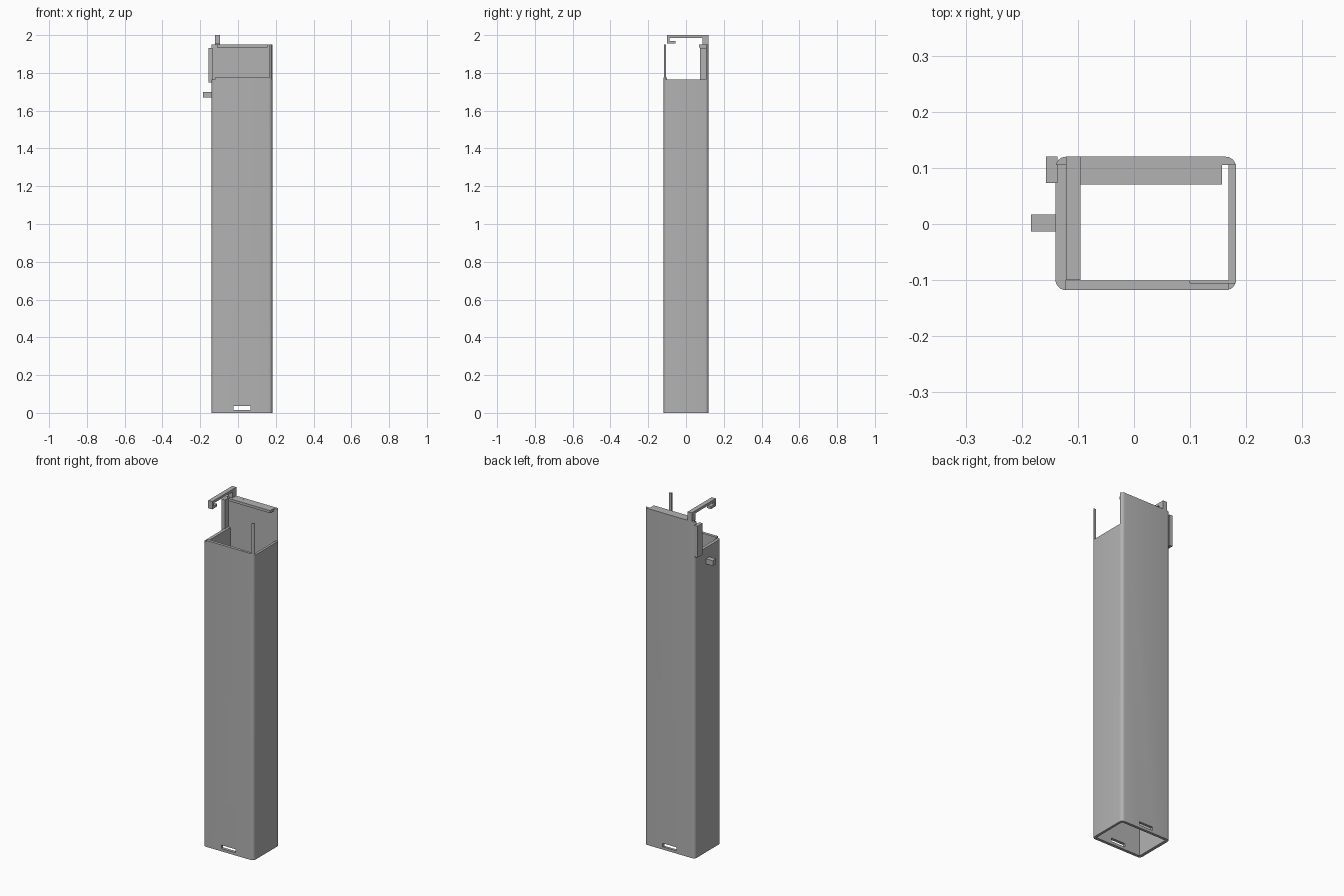
import bpy
import bmesh
import math

cube = bpy.data.objects.get("Cube")
if cube:
    bpy.data.objects.remove(cube, do_unlink=True)

# Single grey finish
grey = bpy.data.materials.new("plain_grey")
grey.use_nodes = True
colour = (0.448, 0.448, 0.448, 1)
grey.diffuse_color = colour
grey.node_tree.nodes["Principled BSDF"].inputs["Base Color"].default_value = colour


def prism(name, points, low, high):
    """Extrude an outline in the xy plane from low to high."""
    bm = bmesh.new()
    base = bm.faces.new([bm.verts.new((x, y, low)) for x, y in points])
    top = bmesh.ops.extrude_face_region(bm, geom=[base])["geom"]
    verts = [v for v in top if isinstance(v, bmesh.types.BMVert)]
    bmesh.ops.translate(bm, verts=verts, vec=(0, 0, high - low))
    bmesh.ops.recalc_face_normals(bm, faces=bm.faces)
    mesh = bpy.data.meshes.new(name)
    bm.to_mesh(mesh)
    bm.free()
    mesh.materials.append(grey)
    obj = bpy.data.objects.new(name, mesh)
    bpy.context.collection.objects.link(obj)
    return obj


def box(name, x, y, z):
    outline = [(x[0], y[0]), (x[1], y[0]), (x[1], y[1]), (x[0], y[1])]
    return prism(name, outline, *z)


def select_only(obj):
    bpy.ops.object.select_all(action="DESELECT")
    obj.select_set(True)
    bpy.context.view_layer.objects.active = obj


def cut(obj, x, y, z):
    cutter = box("cutter", x, y, z)
    cutter.hide_render = True
    mod = obj.modifiers.new("cut", "BOOLEAN")
    mod.operation = "DIFFERENCE"
    mod.solver = "EXACT"
    mod.object = cutter
    select_only(obj)
    bpy.ops.object.modifier_apply(modifier=mod.name)
    bpy.data.objects.remove(cutter, do_unlink=True)


def rounded_outline(x, y, radius, steps=6):
    centres = [(x[1] - radius, y[1] - radius), (x[0] + radius, y[1] - radius),
               (x[0] + radius, y[0] + radius), (x[1] - radius, y[0] + radius)]
    points = []
    for quarter, (cx, cy) in enumerate(centres):
        for i in range(steps + 1):
            a = math.pi / 2 * (quarter + i / steps)
            points.append((cx + radius * math.cos(a), cy + radius * math.sin(a)))
    return points


# Rounded tube with a tall back wall and a thin front corner post
tube = prism("tube", rounded_outline((-0.14, 0.182), (-0.118, 0.12), 0.019), 0, 1.95)
cut(tube, (-0.122, 0.168), (-0.101, 0.105), (-0.1, 2.1))      # open bore
cut(tube, (-0.13, 0.168), (-0.2, -0.09), (1.775, 2.1))        # front opening
cut(tube, (-0.3, -0.122), (-0.2, 0.105), (1.765, 2.1))        # left opening
cut(tube, (0.1, 0.3), (-0.105, 0.105), (1.765, 2.1))          # right opening
cut(tube, (-0.024, 0.065), (-0.2, 0.2), (0.016, 0.036))       # bottom slots
select_only(tube)
bpy.ops.object.shade_smooth_by_angle(angle=math.radians(30))

# Lip along the inside of the back wall
box("back_lip", (-0.11, 0.157), (0.07, 0.107), (1.935, 1.95))

# Side bracket and peg
box("side_bracket", (-0.157, -0.136), (0.073, 0.12), (1.75, 1.932))
box("side_peg", (-0.184, -0.135), (-0.013, 0.017), (1.67, 1.70))

# Overhead arm with its foot and hooked end
arm_x = (-0.121, -0.095)
box("arm_bar", arm_x, (-0.1, 0.12), (1.985, 2.0))
box("arm_foot", arm_x, (0.087, 0.12), (1.948, 1.986))
box("hook_drop", arm_x, (-0.1, -0.088), (1.955, 1.986))
box("hook_tip", arm_x, (-0.09, -0.055), (1.955, 1.97))
